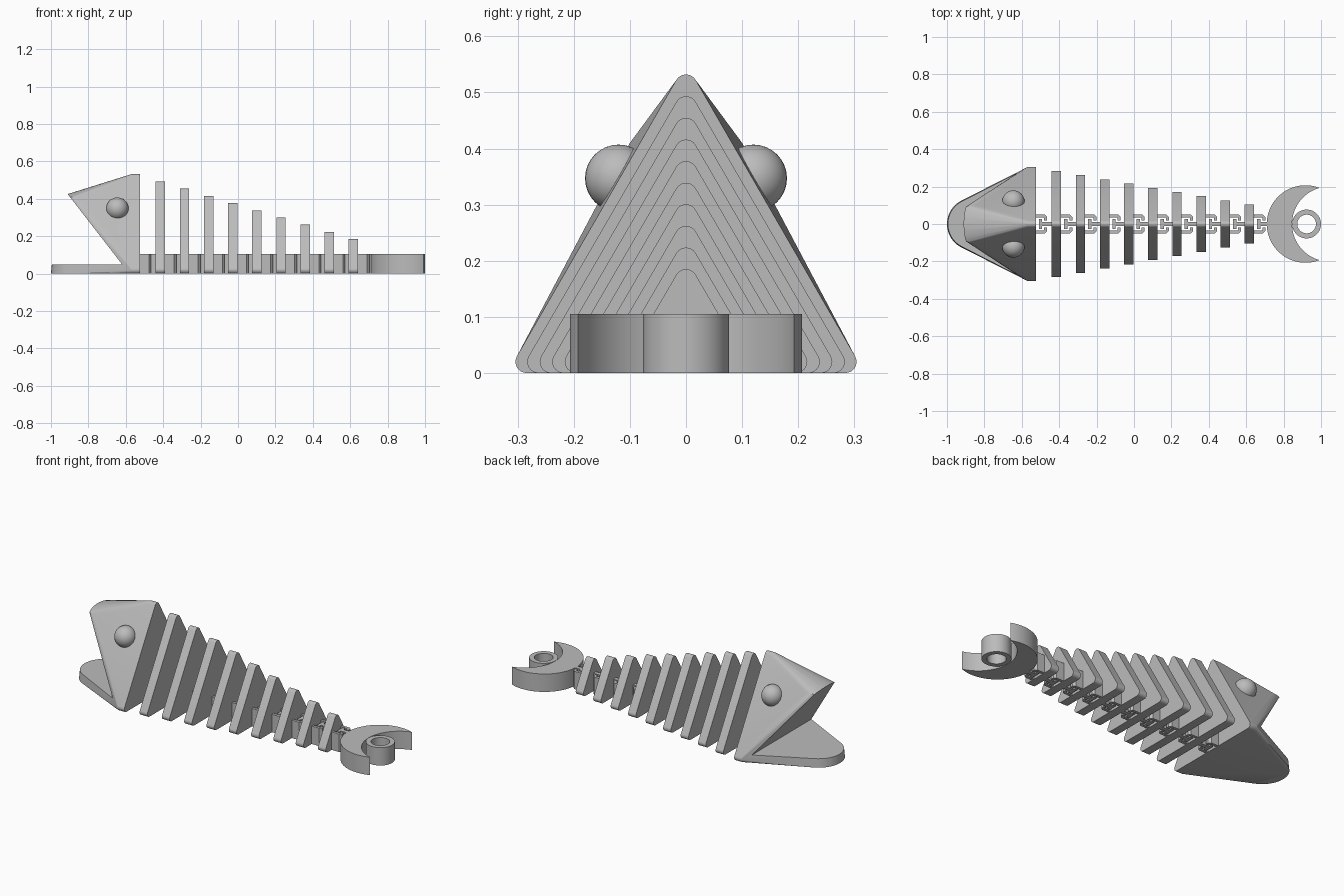
import bpy
import bmesh
from math import sin, cos, pi, atan2, sqrt

cube = bpy.data.objects.get("Cube")
if cube:
    bpy.data.objects.remove(cube, do_unlink=True)

GREY = (0.5, 0.5, 0.5, 1)
mat = bpy.data.materials.new("plain grey")
mat.use_nodes = True
mat.diffuse_color = GREY
mat.node_tree.nodes["Principled BSDF"].inputs["Base Color"].default_value = GREY

LINK_TOP = 0.105


def finish(name, bm):
    """Turn a bmesh into a shaded, coloured object."""
    bmesh.ops.recalc_face_normals(bm, faces=bm.faces[:])
    mesh = bpy.data.meshes.new(name)
    bm.to_mesh(mesh)
    bm.free()
    obj = bpy.data.objects.new(name, mesh)
    bpy.context.collection.objects.link(obj)
    mesh.materials.append(mat)
    return obj


def smooth(obj):
    bpy.ops.object.select_all(action='DESELECT')
    obj.select_set(True)
    bpy.context.view_layer.objects.active = obj
    bpy.ops.object.shade_smooth_by_angle(angle=pi / 7)


def prism(name, points, start, end, place):
    """Extrude a flat outline; place(u, v, depth) maps it to 3D."""
    bm = bmesh.new()
    a = [bm.verts.new(place(u, v, start)) for u, v in points]
    b = [bm.verts.new(place(u, v, end)) for u, v in points]
    bm.faces.new(a)
    bm.faces.new(b)
    for i in range(len(a)):
        j = (i + 1) % len(a)
        bm.faces.new((a[i], a[j], b[j], b[i]))
    return finish(name, bm)


def along_x(u, v, d):
    return (d, u, v)


def along_y(u, v, d):
    return (u, d, v)


def along_z(u, v, d):
    return (u, v, d)


def cut(obj, cutter):
    mod = obj.modifiers.new("cut", 'BOOLEAN')
    mod.operation = 'DIFFERENCE'
    mod.solver = 'EXACT'
    mod.object = cutter
    bpy.context.view_layer.objects.active = obj
    bpy.ops.object.modifier_apply(modifier=mod.name)
    bpy.data.objects.remove(cutter, do_unlink=True)


def arc(cx, cy, r, a0, a1, n):
    return [(cx + r * cos(a0 + (a1 - a0) * i / n),
             cy + r * sin(a0 + (a1 - a0) * i / n)) for i in range(n + 1)]


def rounded_triangle(half, top, r=0.02):
    """Upright triangle outline with rounded corners."""
    lean = atan2(half - r, top - 2 * r)
    return (arc(half - r, r, r, -pi / 2, lean, 8)
            + arc(0, top - r, r, lean, pi - lean, 8)
            + arc(r - half, r, r, pi - lean, 1.5 * pi, 8))


# Head: hull of the back triangle and a tapered round snout
bm = bmesh.new()
for x in (-0.57, -0.525):
    for y, z in rounded_triangle(0.304, 0.532):
        bm.verts.new((x, y, z))
for r, z in ((0.14, 0), (0.1, 0.41)):
    for x, y in arc(-0.86, 0, r, 0, 2 * pi, 64)[:-1]:
        bm.verts.new((x, y, z))
hull = bmesh.ops.convex_hull(bm, input=bm.verts[:])
bmesh.ops.delete(bm, geom=[v for v in hull["geom_interior"]
                           if isinstance(v, bmesh.types.BMVert)], context='VERTS')
head = finish("head", bm)

# Open mouth
mouth = prism("mouth_cutter", [(-0.62, 0.05), (-1.007, 0.55), (-1.3, 0.55), (-1.3, 0.05)],
              -0.5, 0.5, along_y)
cut(head, mouth)
smooth(head)

# Eyes
for side, y in (("left", 0.12), ("right", -0.12)):
    bm = bmesh.new()
    bmesh.ops.create_uvsphere(bm, u_segments=32, v_segments=16, radius=0.06)
    bmesh.ops.translate(bm, verts=bm.verts[:], vec=(-0.645, y, 0.347))
    smooth(finish(side + "_eye", bm))

# Ribs, shrinking towards the tail
RIBS = 9
rib_spans = []
for i in range(RIBS):
    x = -0.415 + i * 0.129
    rib = prism(f"rib_{i + 1}", rounded_triangle(0.283 - i * 0.0223, 0.493 - i * 0.0385),
                x - 0.025, x + 0.025, along_x)
    smooth(rib)
    rib_spans.append((x - 0.025, x + 0.025))


# Links: an open clasp holding the T-shaped hook of the next part
def mirrored(half):
    return half + [(x, -y) for x, y in reversed(half)]


def joint(number, a, b):
    e = a + 0.06
    w = 0.016
    clasp = [(a - 0.005, 0.03), (a - 0.005, 0.05), (e - 0.012, 0.05), (e, 0.038),
             (e, 0.02), (e - w, 0.02), (e - w, 0.034), (a + 0.002, 0.034)]
    for side, s in (("left", 1), ("right", -1)):
        prism(f"clasp_{side}_{number}", [(x, s * y) for x, y in clasp], 0, LINK_TOP, along_z)
    hook = [(a + 0.016, 0.027), (a + 0.034, 0.027), (a + 0.034, 0.012), (b + 0.008, 0.012)]
    prism(f"hook_{number}", mirrored(hook), 0, LINK_TOP, along_z)


starts = [-0.525] + [s[1] for s in rib_spans]
ends = [s[0] for s in rib_spans] + [0.712]
for n, (a, b) in enumerate(zip(starts, ends), 1):
    joint(n, a, b)

# Tail fin: a crescent between two circles
R, CX = 0.207, 0.917
r, cx = 0.2, 1.045
d = cx - CX
mx = (d * d + R * R - r * r) / (2 * d)
my = sqrt(R * R - mx * mx)
outer = atan2(my, mx)
inner = atan2(my, mx - d)
outline = (arc(CX, 0, R, outer, 2 * pi - outer, 48)
           + arc(cx, 0, r, 2 * pi - inner, inner, 32)[1:-1])
tail = prism("tail_fin", outline, 0, LINK_TOP, along_z)

# Hanging ring in the crescent, with its hole
RING_X = 0.923
ring = prism("tail_ring", arc(RING_X, 0, 0.077, 0, 2 * pi, 48)[:-1], 0, LINK_TOP, along_z)
for part in (tail, ring):
    hole = prism("hole_cutter", arc(RING_X, 0, 0.05, 0, 2 * pi, 48)[:-1], -0.1, 0.3, along_z)
    cut(part, hole)
    smooth(part)
